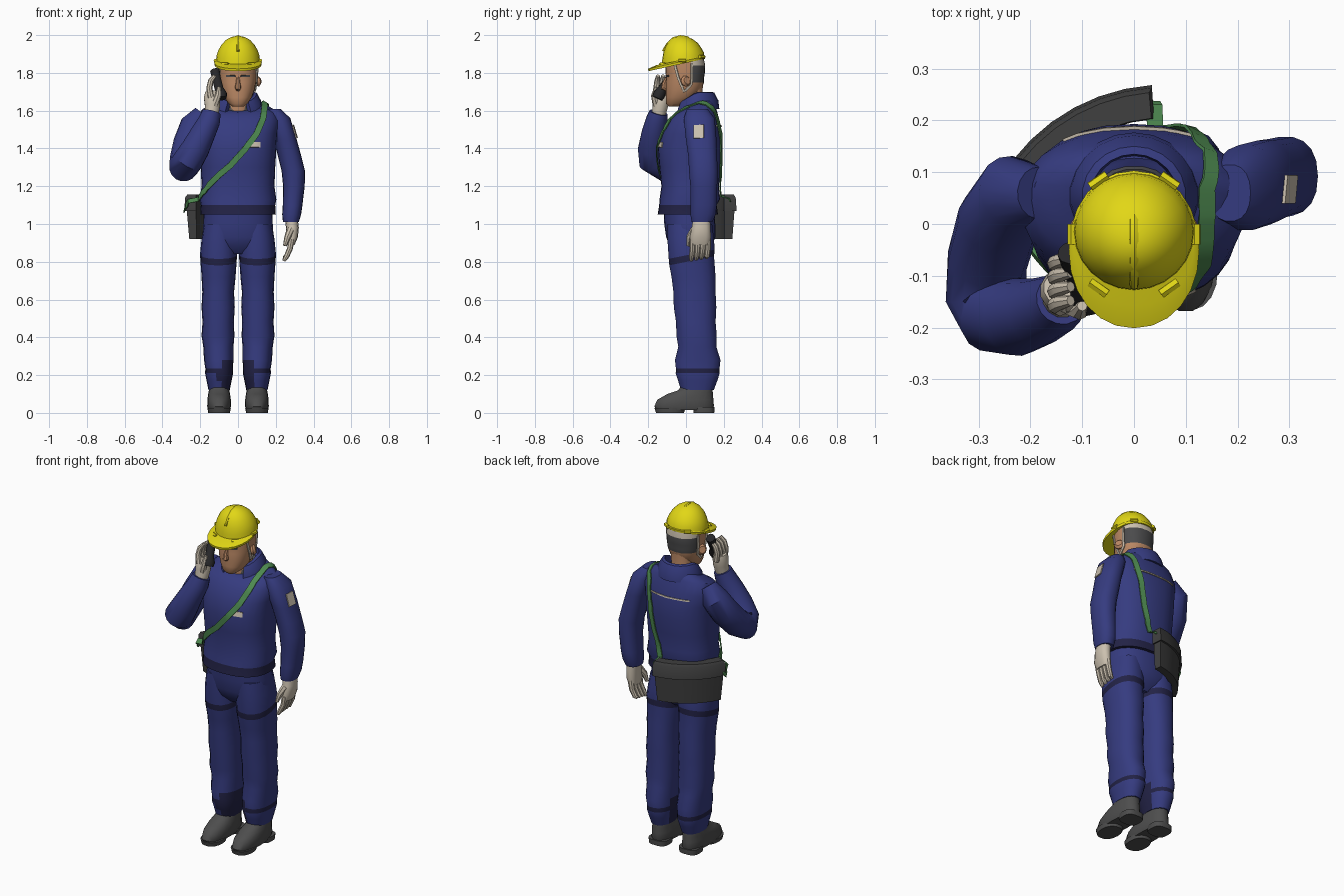
import bpy, bmesh, math
from mathutils import Vector as V
from mathutils.bvhtree import BVHTree

COL = dict(navy=(.036, .044, .215), dark_navy=(.016, .016, .06), yellow=(.76, .68, .008),
           skin=(.50, .25, .13), beige=(.60, .53, .43), green=(.075, .25, .08),
           boot_grey=(.075, .075, .075), bag_grey=(.05, .05, .05),
           hair_grey=(.07, .07, .072), black=(.02, .02, .022))
MAT = {}
for k, c in COL.items():
    MAT[k] = bpy.data.materials.new(k)
    MAT[k].diffuse_color = (*c, 1)


def skin(name, rings, mats, rule=None, closed=True, caps=True):
    """Surface through rings of points; rule(centre) picks the material."""
    bm = bmesh.new()
    vs = [[bm.verts.new(p) for p in r] for r in rings]
    n = len(vs[0])
    for a, b in zip(vs, vs[1:]):
        for i in range(n if closed else n - 1):
            j = (i + 1) % n
            bm.faces.new((a[i], a[j], b[j], b[i]))
    if caps:
        bm.faces.new(vs[0][::-1])
        bm.faces.new(vs[-1])
    bmesh.ops.recalc_face_normals(bm, faces=bm.faces)
    if rule:
        for f in bm.faces:
            f.material_index = rule(f.calc_center_median())
    me = bpy.data.meshes.new(name)
    bm.to_mesh(me)
    bm.free()
    for m in mats.split():
        me.materials.append(MAT[m])
    ob = bpy.data.objects.new(name, me)
    bpy.context.collection.objects.link(ob)
    return ob


def loft(name, rows, mats, rule=None, n=18, e=2.3, s=1):
    """Stack of level ovals: z, cx, cy, rx, ry and an optional front-to-back tilt."""
    def ring(z, cx, cy, rx, ry, t=0):
        out = []
        for i in range(n):
            a = 2 * math.pi * i / n
            c, d = math.cos(a), math.sin(a)
            x = math.copysign(abs(c) ** (2 / e), c) * rx
            y = math.copysign(abs(d) ** (2 / e), d) * ry
            out.append((s * (cx + x), cy + y, z + t * y))
        return out
    return skin(name, [ring(*r) for r in rows], mats, rule)


def tube(name, pts, radii, mat, n=10, flat=1):
    """Round sweep along a path with a radius for each point."""
    pts = [V(p) for p in pts]
    tan = [(pts[min(i + 1, len(pts) - 1)] - pts[max(i - 1, 0)]).normalized() for i in range(len(pts))]
    u = tan[0].orthogonal().normalized()
    rings = []
    for i, (p, t) in enumerate(zip(pts, tan)):
        if i:
            u = tan[i - 1].rotation_difference(t) @ u
        w = t.cross(u)
        rings.append([p + (u * math.cos(a) + w * math.sin(a) * flat) * radii[i]
                      for a in (2 * math.pi * k / n for k in range(n))])
    return skin(name, rings, mat)


def ribbon(name, pts, width, mat, target, off=.006, sub=5):
    """Thin flat band that hugs a target surface where it is close to it."""
    me = target.data
    tree = BVHTree.FromPolygons([v.co for v in me.vertices], [p.vertices for p in me.polygons])
    pts = [V(p) for p in pts]
    path = [a.lerp(b, k / sub) for a, b in zip(pts, pts[1:]) for k in range(sub)] + [pts[-1]]
    loc, nor = [], []
    for p in path:
        q, nn, _, d = tree.find_nearest(p)
        loc.append(q + nn * off if d < .05 else p)
        nor.append(nn)
    rings = []
    for i, p in enumerate(loc):
        t = loc[min(i + 1, len(loc) - 1)] - loc[max(i - 1, 0)]
        w = t.cross(nor[i]).normalized() * width / 2
        h = nor[i] * .003
        rings.append([p - w - h, p + w - h, p + w + h, p - w + h])
    return skin(name, rings, mat)


# jacket with dark hem
torso = loft("jacket", [
    (1.05, 0, .01, .2, .16), (1.10, 0, .01, .197, .152), (1.13, 0, .02, .203, .16),
    (1.2, 0, .022, .193, .152), (1.3, 0, .022, .197, .163), (1.4, 0, .022, .203, .171),
    (1.48, 0, .03, .208, .16), (1.55, 0, .04, .218, .137), (1.6, 0, .045, .195, .112, .2),
    (1.625, 0, .047, .145, .095, .35), (1.635, 0, .047, .095, .08, .5)],
    "navy dark_navy", lambda c: int(c.z < 1.1), n=28, e=2.4)
loft("undershirt", [(1.61, 0, .045, .09, .076, .5), (1.65, 0, .04, .07, .066, .45)], "boot_grey")

# folded collar, open at the front
rings = []
for k in range(19):
    a = math.radians(32 + k * 296 / 18)
    dz = -.055 * max(0, math.cos(a))
    rings.append([(r * math.sin(a), .055 - r * .95 * math.cos(a), z + dz) for r, z in
                  ((.075, 1.62), (.084, 1.70), (.1, 1.695), (.122, 1.655), (.128, 1.61))])
skin("collar", rings, "navy")

# trousers
loft("hips", [(1.09, 0, .015, .18, .135), (1.0, 0, .02, .184, .135), (.93, 0, .025, .188, .13),
              (.88, 0, .025, .165, .11), (.84, 0, .025, .1, .07)], "navy", n=24)
for s, side in ((1, "left"), (-1, "right")):
    loft(side + "_leg", [
        (1.0, .095, .02, .085, .12), (.92, .1, .025, .093, .125), (.84, .103, .03, .098, .123, .2),
        (.805, .103, .03, .096, .12, .2), (.72, .103, .04, .09, .118), (.64, .105, .045, .084, .113),
        (.56, .105, .048, .088, .114), (.48, .105, .052, .083, .106), (.41, .106, .056, .087, .108),
        (.35, .104, .06, .08, .102), (.28, .102, .062, .078, .122), (.235, .1, .062, .073, .117),
        (.21, .1, .062, .074, .118), (.17, .1, .062, .066, .105), (.12, .1, .06, .056, .088)],
        "navy dark_navy",
        lambda c: int(abs(abs(c.z - (c.y - .03) * .2) - .8225) < .012 or abs(c.z - .2225) < .006
                      or (c.z < .27 and abs(c.x) < .1 and c.y < .1)), s=s)
    # boots with sole and heel
    loft(side + "_boot", [(.015, .1, -.01, .056, .15), (.035, .1, -.01, .063, .16),
                          (.07, .1, -.003, .062, .15), (.1, .1, .022, .058, .122),
                          (.12, .1, .05, .054, .092), (.16, .1, .06, .048, .075)], "boot_grey", s=s)
    loft(side + "_sole", [(0, .1, -.085, .057, .075), (.025, .1, -.085, .062, .083)], "boot_grey", s=s)
    loft(side + "_heel", [(0, .1, .095, .058, .055), (.03, .1, .095, .06, .057)], "boot_grey", s=s, e=3)

# arm hanging down, glove
sleeve = loft("left_sleeve", [
    (1.61, .185, .06, .04, .055), (1.56, .215, .07, .062, .083), (1.45, .25, .08, .06, .082),
    (1.36, .273, .088, .062, .077), (1.28, .293, .092, .062, .077), (1.2, .296, .094, .057, .072),
    (1.1, .289, .094, .052, .07), (1.05, .284, .09, .05, .068), (1.01, .28, .085, .042, .055)], "navy")
loft("left_glove", [(1.03, .282, .082, .034, .045), (.98, .288, .08, .034, .05),
                    (.93, .287, .076, .03, .056), (.89, .28, .075, .02, .05)], "beige", n=12)
for i in range(4):
    y = .035 + .027 * i
    tube(f"left_finger_{i}", [(.283, y, .92), (.275, y, .87), (.258, y - .005, .83), (.243, y - .008, .805 + .006 * i)],
         [.017, .015, .014, .009], "beige", 8)
tube("left_thumb", [(.28, .045, .97), (.262, .018, .93), (.248, .012, .885)], [.022, .017, .01], "beige", 8)

# raised arm, glove and phone
tube("right_sleeve", [(-.185, .06, 1.585), (-.23, .06, 1.525), (-.262, .005, 1.43), (-.283, -.07, 1.345),
                      (-.286, -.135, 1.305), (-.265, -.172, 1.335), (-.225, -.18, 1.4), (-.185, -.17, 1.48),
                      (-.15, -.155, 1.55), (-.14, -.145, 1.59)],
     [.05, .075, .08, .078, .08, .08, .075, .066, .058, .05], "navy", 16)
tube("right_glove", [(-.14, -.145, 1.58), (-.135, -.135, 1.63), (-.138, -.128, 1.67), (-.14, -.122, 1.7)],
     [.038, .042, .044, .035], "beige", 12)
for i in range(4):
    y = -.16 + .027 * i
    tube(f"right_finger_{i}", [(-.143, y, 1.67), (-.152, y + .003, 1.72), (-.143, y + .008, 1.76), (-.122, y + .012, 1.785)],
         [.018, .016, .015, .01], "beige", 8)
tube("right_thumb", [(-.125, -.155, 1.63), (-.105, -.168, 1.68), (-.1, -.158, 1.725)], [.022, .017, .01], "beige", 8)
tube("phone", [(-.088, -.152, 1.665), (-.09, -.143, 1.685), (-.1, -.125, 1.715), (-.115, -.08, 1.775),
               (-.122, -.055, 1.81)], [.028, .033, .024, .024, .026], "black", 10)

# head, neck, face
loft("neck", [(1.58, 0, .035, .064, .065), (1.65, 0, .03, .06, .058), (1.74, 0, .02, .065, .07)], "skin")
head = loft("head", [
    (1.622, 0, -.06, .03, .032), (1.637, 0, -.05, .05, .055), (1.67, 0, -.027, .073, .08),
    (1.71, 0, -.014, .088, .094), (1.75, 0, -.006, .096, .102), (1.77, 0, -.005, .099, .1),
    (1.80, 0, -.004, .101, .104), (1.84, 0, -.004, .103, .106), (1.9, 0, -.01, .098, .098)],
    "skin hair_grey beige",
    lambda c: 0 if c.y < .02 or c.z < 1.75 else (2 if c.z > 1.84 else 1), n=24)
tube("nose", [(0, -.103, 1.775), (0, -.116, 1.74), (0, -.117, 1.722), (0, -.1, 1.712)],
     [.008, .013, .017, .012], "skin", 8)
for s, side in ((1, "left"), (-1, "right")):
    tube(side + "_ear", [(s * .093, -.005, 1.755), (s * .104, 0, 1.757), (s * .113, .006, 1.76)],
         [.026, .03, .02], "skin", 10)
    ribbon(side + "_eyebrow", [(s * .015, -.11, 1.782), (s * .06, -.09, 1.784)], .01, "hair_grey", head, .002)
    ribbon(side + "_chin_strap", [(s * .1, -.06, 1.84), (s * .1, -.04, 1.77), (s * .09, -.01, 1.70),
                                  (s * .1, .03, 1.74), (s * .1, .03, 1.85)], .012, "beige", head, .005)

# hard hat: brim, dome, ridge, lugs
loft("helmet_brim", [(1.842, 0, -.049, .124, .15, .22), (1.855, 0, -.049, .126, .152, .22),
                     (1.866, 0, -.03, .118, .128, .2)], "yellow", n=24, e=2.1)
loft("helmet_dome", [(1.855, 0, -.014, .117, .114, .2), (1.89, 0, -.016, .114, .11, .18),
                     (1.92, 0, -.02, .104, .1, .14), (1.95, 0, -.023, .087, .085, .1),
                     (1.975, 0, -.026, .063, .062, .06), (1.99, 0, -.028, .035, .035, .03),
                     (1.995, 0, -.03, .01, .01)], "yellow", n=24, e=2)
tube("helmet_ridge", [(0, -.12, 1.915), (0, -.095, 1.95), (0, -.065, 1.979), (0, -.03, 1.989),
                      (0, .005, 1.984), (0, .035, 1.965)], [.008, .011, .011, .011, .011, .007], "yellow", 8)
for i, deg in enumerate((35, 90, 145, 215, 270, 325)):
    a = math.radians(deg)
    x, y = .119 * math.sin(a), -.02 - .126 * math.cos(a)
    tx, ty = math.cos(a) * .02, math.sin(a) * .02
    z = 1.865 + .2 * (y + .02)
    tube(f"helmet_lug_{i}", [(x - tx, y - ty, z), (x + tx, y + ty, z)], [.01, .01], "yellow", 6)

# curved hip bag with overhanging lid
def bag_ring(z, outer, inner, a0=95, a1=158):
    angs = [math.radians(a0 + (a1 - a0) * k / 8) for k in range(9)]
    return [(.06 + r * math.cos(a), -.1 + r * math.sin(a), z)
            for r, seq in ((outer, angs), (inner, angs[::-1])) for a in seq]

skin("bag_body", [bag_ring(.92, .348, .305, 97, 156), bag_ring(1.1, .36, .305)], "bag_grey")
skin("bag_lid", [bag_ring(1.07, .369, .303, 94, 159), bag_ring(1.14, .364, .303, 94, 159),
                 bag_ring(1.155, .355, .305, 95, 158)], "bag_grey")

# shoulder strap from bag over the chest and shoulder to the back
ribbon("shoulder_strap", [(-.285, .045, 1.07), (-.262, -.01, 1.12), (-.19, -.09, 1.18), (-.12, -.14, 1.245),
                          (-.04, -.15, 1.31), (.04, -.15, 1.4), (.1, -.13, 1.48), (.133, -.08, 1.56),
                          (.143, 0, 1.63), (.14, .07, 1.64), (.128, .15, 1.58), (.115, .19, 1.48),
                          (.085, .2, 1.3), (.055, .2, 1.2), (.035, .235, 1.12)], .032, "green", torso, .009)

# cloth patches and back piping
ribbon("chest_patch", [(.06, -.15, 1.422), (.125, -.14, 1.422)], .028, "beige", torso, .003)
ribbon("sleeve_patch", [(.31, .065, 1.53), (.33, .065, 1.46)], .055, "beige", sleeve, .004)
ribbon("back_piping", [(-.14, .17, 1.52), (0, .2, 1.52), (.14, .17, 1.52)], .008, "beige", torso, .003)

# soft shading with crisp edges
bpy.ops.object.select_all(action='SELECT')
bpy.context.view_layer.objects.active = torso
bpy.ops.object.shade_smooth_by_angle(angle=math.radians(40))
